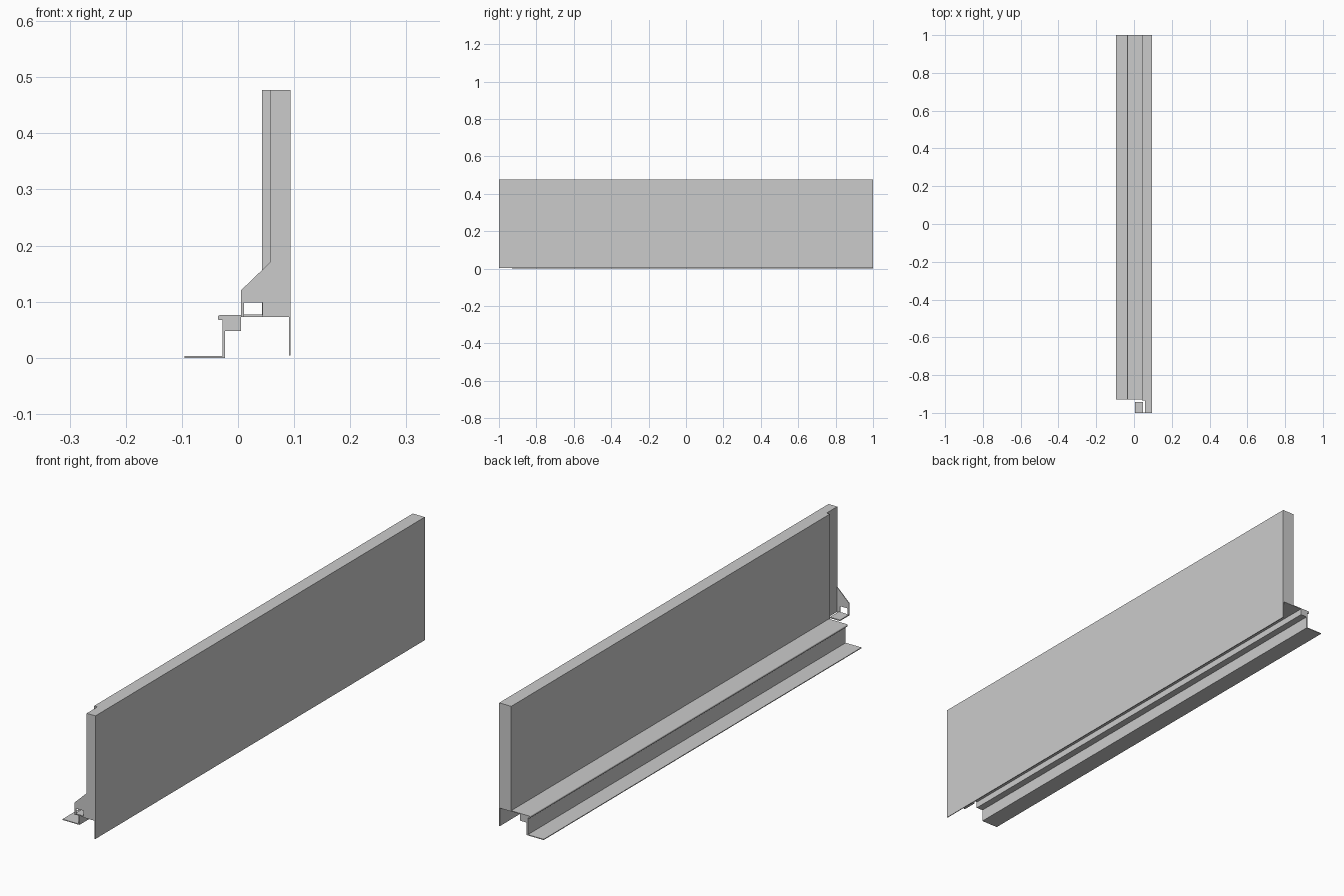
import bpy, bmesh
from math import sin, cos, radians

if "Cube" in bpy.data.objects:
    bpy.data.objects.remove(bpy.data.objects["Cube"])

T = 0.003           # sheet thickness
Y0, Y1 = -0.93, 1.0  # extent of the rail and shelf


def extrude_profile(name, pts, start, end, axis="y"):
    """Closed outline extruded along y (x-z outline) or z (x-y outline)."""
    bm = bmesh.new()
    place = (lambda a, b: (a, start, b)) if axis == "y" else (lambda a, b: (a, b, start))
    face = bm.faces.new([bm.verts.new(place(a, b)) for a, b in pts])
    ext = bmesh.ops.extrude_face_region(bm, geom=[face])
    verts = [g for g in ext["geom"] if isinstance(g, bmesh.types.BMVert)]
    d = end - start
    bmesh.ops.translate(bm, verts=verts, vec=(0, d, 0) if axis == "y" else (0, 0, d))
    bmesh.ops.recalc_face_normals(bm, faces=bm.faces)
    mesh = bpy.data.meshes.new(name)
    bm.to_mesh(mesh)
    bm.free()
    obj = bpy.data.objects.new(name, mesh)
    bpy.context.collection.objects.link(obj)
    return obj


def sheet(name, x, y, z):
    """Rectangular piece given by its x, y and z ranges."""
    return extrude_profile(name, [(x[0], z[0]), (x[1], z[0]), (x[1], z[1]), (x[0], z[1])], *y)


# Thick panel body, stepped narrower at the front end
extrude_profile("panel_body", [
    (0.094, -1), (0.094, 1), (0.043, 1), (0.043, -0.935),
    (0.057, -0.935), (0.057, -1)], 0.073, 0.477, axis="z")

# Thin skirt hanging below the outer face
sheet("panel_skirt", (0.094 - T, 0.094), (-1, 1), (0.004, 0.073))

# Front gusset plate with square notch, and the small tab closing it
extrude_profile("front_gusset", [
    (0.057, 0.073), (0.057, 0.17), (0.005, 0.12), (0.005, 0.073), (0.011, 0.073),
    (0.011, 0.099), (0.044, 0.099), (0.044, 0.073)], -1, -1 + T)
sheet("front_tab", (0.005, 0.048), (-0.997, -0.942), (0.073, 0.077))

# Long shelf with a rounded, down-turned lip
arc = [(-0.032 - 0.004 * sin(radians(a)), 0.072 + 0.004 * cos(radians(a)))
       for a in range(0, 91, 15)]
extrude_profile("shelf", [(0.043, 0.073), (0.043, 0.076)] + arc + [
    (-0.036, 0.069), (-0.034, 0.067), (-0.028, 0.067), (-0.028, 0.073)], Y0, Y1)

# Support rail under the shelf: box section, web and foot
extrude_profile("support_rail", [
    (-0.095, 0), (-0.023, 0), (-0.023, 0.048), (0.005, 0.048),
    (0.005, 0.073), (-0.028, 0.073), (-0.028, T), (-0.095, T)], Y0, Y1)
